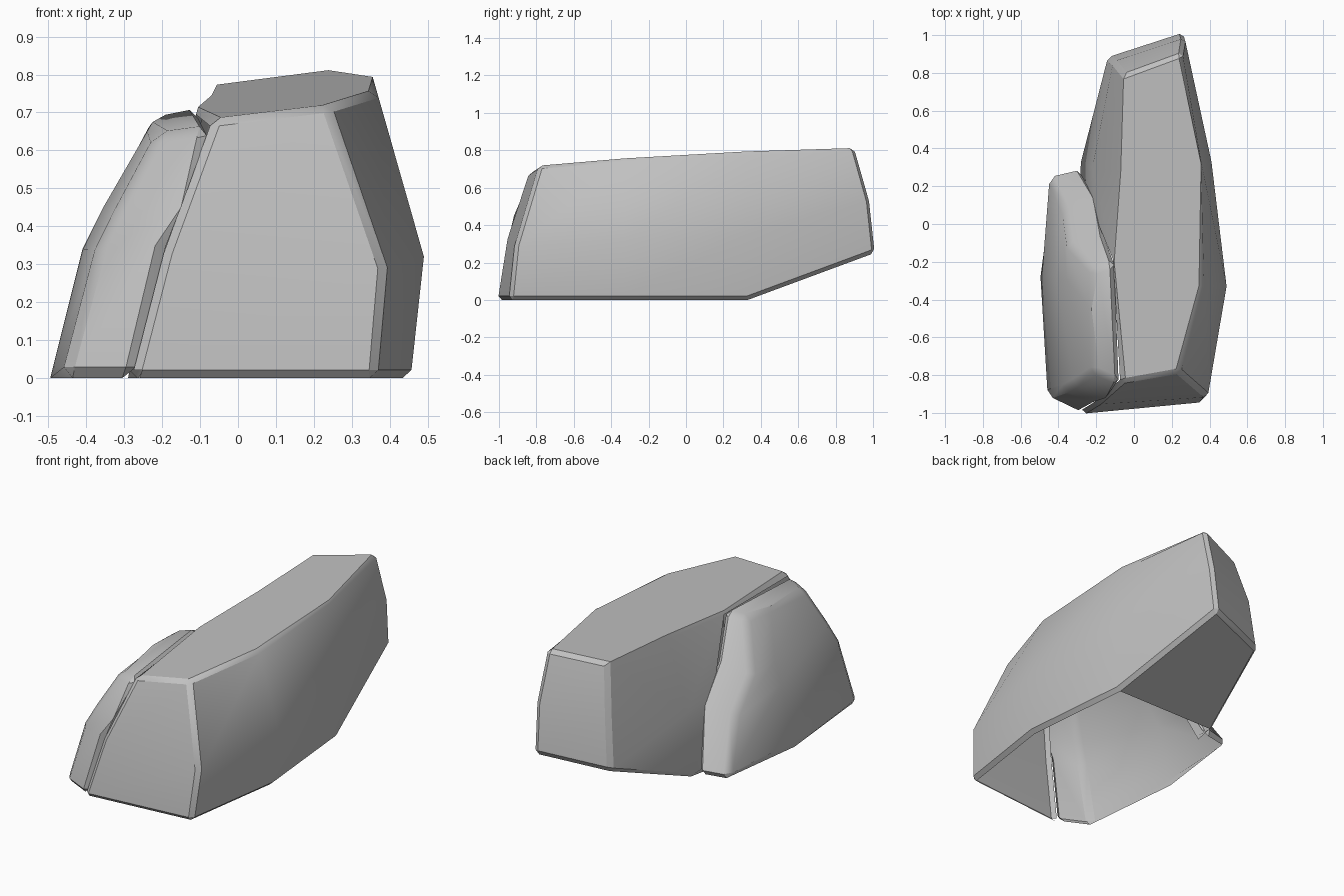
import bpy
import bmesh
import math
from mathutils import Vector

cube = bpy.data.objects.get("Cube")
if cube:
    bpy.data.objects.remove(cube, do_unlink=True)

# One plain stone colour
stone = bpy.data.materials.new("grey stone")
stone.use_nodes = True
colour = (0.53, 0.53, 0.53, 1)
stone.diffuse_color = colour
shader = stone.node_tree.nodes["Principled BSDF"]
shader.inputs["Base Color"].default_value = colour
shader.inputs["Roughness"].default_value = 0.9


def build_rock(name, rings, corners, bottoms, seam_side, bevel_width, sharp_rim=()):
    """Loft rings from base to crown, chamfer the rims and corners, open the hidden sides."""
    bm = bmesh.new()
    levels = [[bm.verts.new(point) for point in ring] for ring in rings]
    count = len(levels[0])
    for lower, upper in zip(levels, levels[1:]):
        for i in range(count):
            j = (i + 1) % count
            bm.faces.new((lower[i], lower[j], upper[j], upper[i]))
    bm.faces.new(levels[-1])
    for loop in bottoms:
        bm.faces.new([levels[0][i] for i in reversed(loop)])

    # Chamfer the top rim, bottom rim and upright corners
    chosen = set()
    for ring in (levels[0], levels[-1]):
        for i in range(count):
            if ring is levels[0] or i not in sharp_rim:
                chosen.add(bm.edges.get((ring[i], ring[(i + 1) % count])))
    for lower, upper in zip(levels, levels[1:]):
        for i in corners:
            chosen.add(bm.edges.get((lower[i], upper[i])))
    bmesh.ops.bevel(bm, geom=list(chosen), offset=bevel_width, offset_type='OFFSET',
                    segments=1, profile=0.5, affect='EDGES', clamp_overlap=True)
    bm.normal_update()

    # Leave the ground side and the touching walls open
    hidden = []
    for face in bm.faces:
        centre = face.calc_center_median()
        underside = face.normal.z < -0.985
        touching = (face.normal.x * seam_side > 0.4 and centre.y < -0.1
                    and (face.calc_area() > 0.07 or centre.z < 0.05))
        if underside or touching:
            hidden.append(face)
    bmesh.ops.delete(bm, geom=hidden, context='FACES')

    mesh = bpy.data.meshes.new(name)
    bm.to_mesh(mesh)
    bm.free()
    mesh.materials.append(stone)
    rock = bpy.data.objects.new(name, mesh)
    bpy.context.collection.objects.link(rock)
    bpy.ops.object.select_all(action='DESELECT')
    rock.select_set(True)
    bpy.context.view_layer.objects.active = rock
    bpy.ops.object.shade_smooth_by_angle(angle=math.radians(30))


def lifted(outline, height):
    return [Vector((x, y, height(x, y))) for x, y in outline]


# Large rock: front left, front right, right side, back right, back left, left side
large_base = lifted([(-.28, -1.008), (.365, -.945), (.455, -.33), (.395, .33),
                     (.26, 1.015), (-.14, .885), (-.285, .33), (-.29, .2)],
                    lambda x, y: max(0, (y - .33) * .37))
large_middle = [(-.195, -.955, .33), (.39, -.915, .29), (.49, -.33, .32), (.41, .33, .35),
                (.268, .985, .53), (-.11, .86, .5), (-.22, .3, .35), (-.21, .05, .35)]
large_crown = lifted([(-.065, -.84), (.24, -.785), (.365, -.33), (.355, .32),
                      (.255, .905), (-.055, .79), (-.07, .28), (-.105, -.2)],
                     lambda x, y: .737 + .11 * x + .055 * y)
build_rock("large_rock", [large_base, large_middle, large_crown],
           corners=[0, 1, 4, 5], bottoms=[[0, 1, 2, 3, 6, 7], [3, 4, 5, 6]],
           seam_side=-1, bevel_width=.03, sharp_rim=[5])

# Small leaning rock: back right, back left, left side, front left, front right
small_base = lifted([(-.28, .3), (-.455, .265), (-.495, -.28), (-.465, -.91), (-.275, -1.003)],
                    lambda x, y: 0)
small_middle = [(-.19, .15, .33), (-.37, .075, .29), (-.41, -.28, .34),
                (-.375, -.88, .34), (-.19, -.955, .35)]
small_shoulder = [(-.15, -.06, .5), (-.35, -.1, .45), (-.355, -.3, .45),
                  (-.32, -.85, .45), (-.15, -.92, .45)]
small_crown = [(-.1, -.2, .715), (-.22, -.24, .69), (-.225, -.45, .675),
               (-.215, -.78, .645), (-.07, -.845, .665)]
build_rock("small_rock", [small_base, small_middle, small_shoulder, small_crown],
           corners=[0, 1, 3, 4], bottoms=[range(5)],
           seam_side=1, bevel_width=.03)
